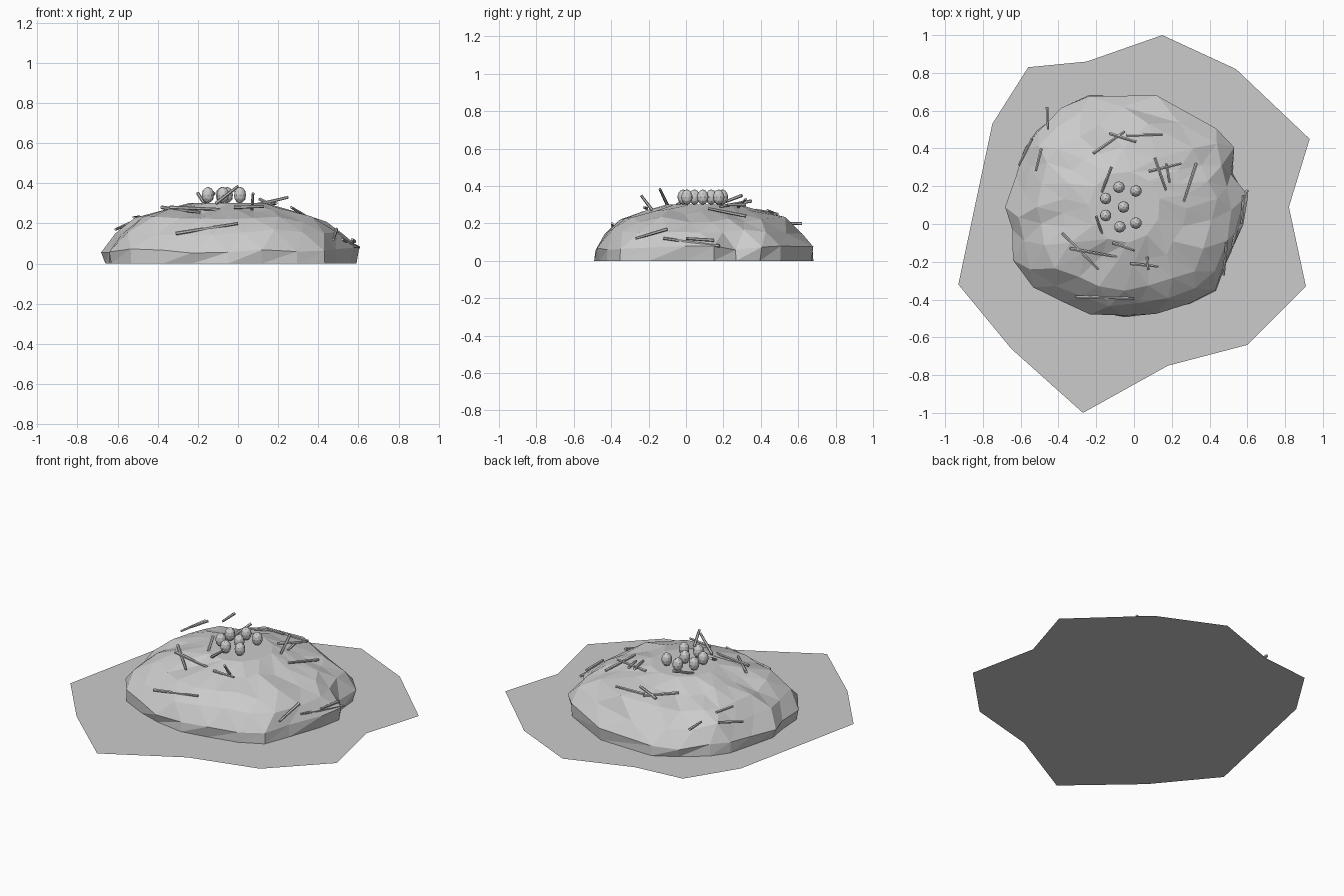
import bpy
import bmesh
import math
import random
from mathutils import Vector, Matrix

random.seed(4)

if "Cube" in bpy.data.objects:
    bpy.data.objects.remove(bpy.data.objects["Cube"], do_unlink=True)

# One plain material
GREY = (0.6, 0.6, 0.6, 1)
clay = bpy.data.materials.new("plain_grey")
clay.use_nodes = True
clay.diffuse_color = GREY
clay.node_tree.nodes["Principled BSDF"].inputs["Base Color"].default_value = GREY


def add_object(name, bm):
    """Turn a bmesh into a flat shaded object."""
    mesh = bpy.data.meshes.new(name)
    bm.to_mesh(mesh)
    bm.free()
    mesh.materials.append(clay)
    obj = bpy.data.objects.new(name, mesh)
    bpy.context.scene.collection.objects.link(obj)
    return obj


# Ground: one flat irregular sheet
ground_outline = [
    (.15, 1), (-.25, .86), (-.56, .83), (-.75, .53), (-.93, -.32),
    (-.65, -.66), (-.27, -1), (.18, -.75), (.6, -.64), (.91, -.33),
    (.82, .09), (.93, .45), (.54, .82)]
bm = bmesh.new()
bm.faces.new([bm.verts.new((x, y, 0)) for x, y in ground_outline])
add_object("ground_sheet", bm)

# Mound: rings shrunk from the footprint, each turned by half a step
center = Vector((-.05, .09))
footprint = [Vector(p) for p in [
    (-.24, .69), (-.38, .61), (-.52, .5), (-.59, .4), (-.63, .25),
    (-.67, .09), (-.65, -.03), (-.64, -.19), (-.54, -.34), (-.38, -.42),
    (-.23, -.47), (-.05, -.5), (.12, -.47), (.3, -.43), (.44, -.36),
    (.5, -.2), (.57, 0), (.6, .15), (.53, .27), (.52, .4),
    (.44, .51), (.12, .68)]]
count = len(footprint)
profile = [(.985, 0), (1, .065), (.91, .155), (.74, .22), (.52, .265)]

bm = bmesh.new()
rings = []
for level, (scale, height) in enumerate(profile):
    ring = []
    for i, corner in enumerate(footprint):
        if level % 2 == 0 and level > 0:
            corner = (corner + footprint[(i + 1) % count]) / 2
        rough = 0 if level == 0 else 1
        reach = scale + rough * random.uniform(-.03, .02)
        flat = center + (corner - center) * reach
        lift = rough * random.uniform(-.016, .016)
        ring.append(bm.verts.new((flat.x, flat.y, height + lift)))
    rings.append(ring)

# Triangle bands, leaning the way the half step turns
for level in range(len(rings) - 1):
    low, high = rings[level], rings[level + 1]
    for i in range(count):
        j = (i + 1) % count
        if level % 2:
            bm.faces.new((low[i], low[j], high[i]))
            bm.faces.new((low[j], high[j], high[i]))
        else:
            bm.faces.new((low[i], low[j], high[j]))
            bm.faces.new((low[i], high[j], high[i]))

# Nest hollow: rim with half as many corners and a flat floor
rim = []
for i in range(count // 2):
    angle = math.radians(112) + math.tau * i / (count // 2)
    rim.append(bm.verts.new((center.x + .19 * math.cos(angle),
                             center.y + .19 * math.sin(angle), .302)))
outer = rings[-1]
for i in range(count // 2):
    a, b, c = outer[2 * i], outer[2 * i + 1], outer[(2 * i + 2) % count]
    nxt = rim[(i + 1) % len(rim)]
    bm.faces.new((a, b, rim[i]))
    bm.faces.new((b, nxt, rim[i]))
    bm.faces.new((b, c, nxt))
bm.faces.new(rim)
bmesh.ops.recalc_face_normals(bm, faces=bm.faces)
add_object("mound", bm)

# Eggs
egg_spots = [(-.08, .195), (.01, .175), (-.15, .135), (-.055, .09),
             (-.15, .045), (.01, .005), (-.075, -.015)]
for number, (x, y) in enumerate(egg_spots, 1):
    bm = bmesh.new()
    bmesh.ops.create_icosphere(bm, subdivisions=2, radius=1)
    bmesh.ops.transform(bm, verts=bm.verts, matrix=Matrix.Diagonal((.031, .031, .041, 1)))
    bmesh.ops.translate(bm, verts=bm.verts, vec=(x, y, .341))
    add_object(f"egg_{number}", bm)

# Twigs: start and end of each
twigs = [
    (-.46, .62, .2), (-.455, .5, .2),
    (-.54, .45, .2), (-.61, .31, .17),
    (-.49, .4, .23), (-.52, .28, .23),
    (-.215, .375, .27), (-.05, .49, .25),
    (-.13, .48, .25), (.01, .435, .27),
    (-.04, .47, .25), (.15, .475, .25),
    (.08, .28, .29), (.25, .32, .33),
    (.11, .35, .32), (.17, .18, .29),
    (.17, .32, .3), (.19, .22, .3),
    (.33, .32, .24), (.265, .12, .28),
    (-.12, .3, .35), (-.17, .17, .3),
    (-.2, .04, .35), (-.17, -.05, .3),
    (-.38, -.05, .28), (-.19, -.24, .255),
    (-.34, -.13, .28), (-.09, -.175, .27),
    (-.11, -.1, .3), (0, -.14, .385),
    (-.02, -.21, .28), (.13, -.225, .285),
    (.07, -.18, .27), (.075, -.24, .35),
    (-.31, -.385, .15), (0, -.395, .2),
    (.6, .18, .08), (.52, -.12, .12),
    (.58, .15, .11), (.57, 0, .12),
    (.49, -.1, .17), (.475, -.27, .12)]
for number in range(len(twigs) // 2):
    start, end = Vector(twigs[2 * number]), Vector(twigs[2 * number + 1])
    span = end - start
    place = Matrix.Translation((start + end) / 2) @ span.to_track_quat('Z', 'Y').to_matrix().to_4x4()
    bm = bmesh.new()
    bmesh.ops.create_cone(bm, cap_ends=True, segments=6, radius1=.009,
                          radius2=.007, depth=span.length, matrix=place)
    add_object(f"twig_{number + 1}", bm)
